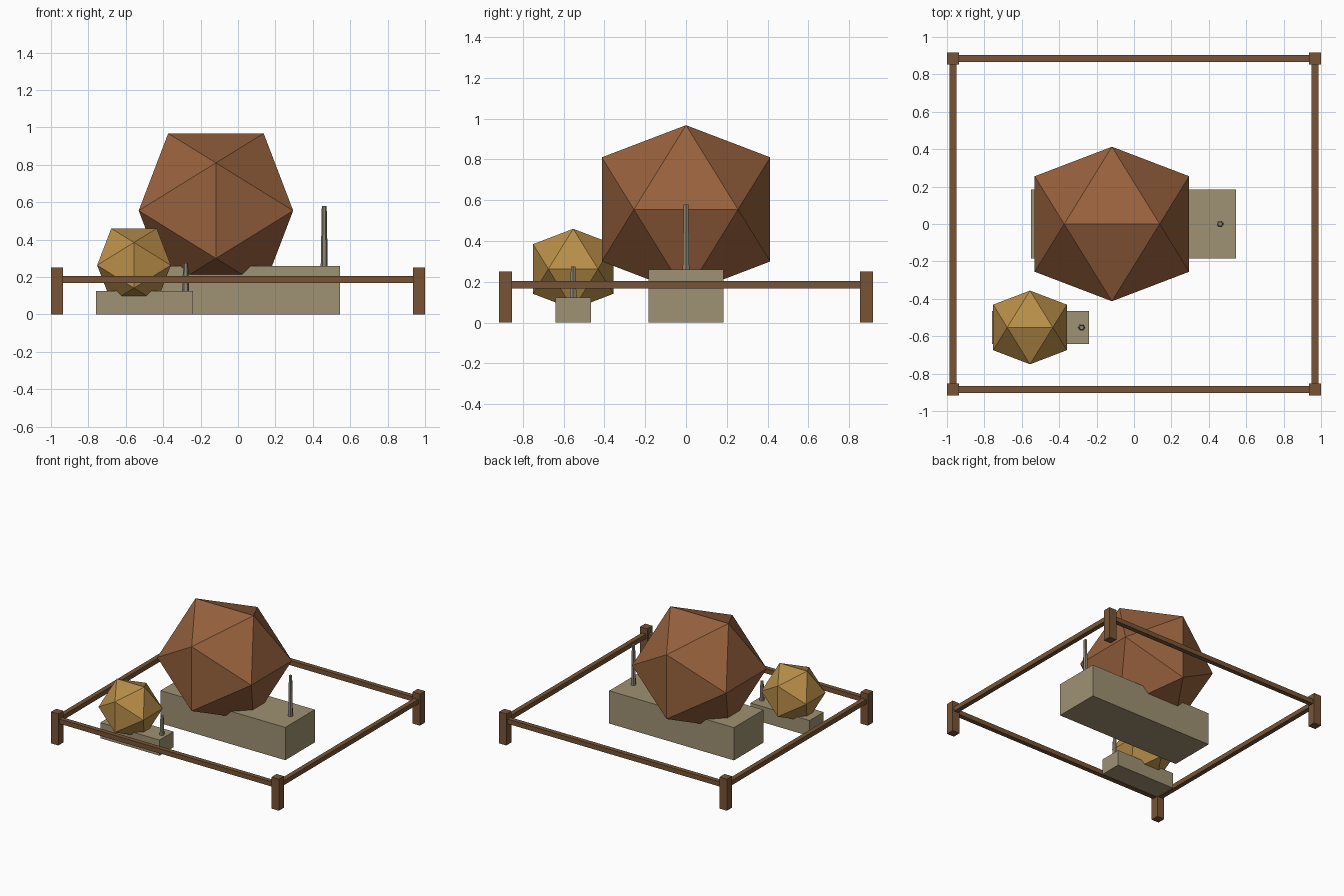
import bpy, bmesh, math
from mathutils import Matrix, Vector

if "Cube" in bpy.data.objects:
    bpy.data.objects.remove(bpy.data.objects["Cube"])


def material(name, rgb):
    lin = [((c / 255 + 0.055) / 1.055) ** 2.4 for c in rgb]
    m = bpy.data.materials.new(name)
    m.diffuse_color = (*lin, 1)
    m.use_nodes = True
    m.node_tree.nodes["Principled BSDF"].inputs["Base Color"].default_value = m.diffuse_color
    return m


RUST = material("rust brown", (151, 97, 61))
GOLD = material("ochre gold", (184, 142, 73))
STONE = material("pale stone", (159, 145, 115))
PIN = material("grey stone", (140, 133, 114))
WOOD = material("dark wood", (120, 84, 54))


def finish(name, bm, mat, loc=(0, 0, 0)):
    bmesh.ops.recalc_face_normals(bm, faces=bm.faces)
    me = bpy.data.meshes.new(name)
    bm.to_mesh(me)
    bm.free()
    me.materials.append(mat)
    ob = bpy.data.objects.new(name, me)
    ob.location = loc
    bpy.context.collection.objects.link(ob)
    return ob


def box(name, size, loc, mat):
    bm = bmesh.new()
    bmesh.ops.create_cube(bm, size=1, matrix=Matrix.Diagonal((*size, 1)))
    return finish(name, bm, mat, loc)


def icosahedron(name, reach, loc, mat):
    # three golden rectangles, wrapped in their convex hull
    a = reach / ((1 + math.sqrt(5)) / 2)
    bm = bmesh.new()
    for s in (-1, 1):
        for t in (-1, 1):
            for p in ((s * a, 0, t * reach), (0, s * reach, t * a), (s * reach, t * a, 0)):
                bm.verts.new(Vector(p))
    bmesh.ops.convex_hull(bm, input=bm.verts)
    return finish(name, bm, mat, loc)


def pin(name, x, y, z0, z1):
    h = z1 - z0
    bm = bmesh.new()
    bmesh.ops.create_cone(bm, cap_ends=True, segments=6, radius1=0.019, radius2=0.013,
                          depth=h, matrix=Matrix.Rotation(math.pi / 2, 4, 'Z'))
    return finish(name, bm, PIN, (x, y, z0 + h / 2))


# large boulder on its plinth
box("large_plinth", (1.095, 0.37, 0.26), (-0.003, 0, 0.13), STONE)
icosahedron("large_boulder", 0.413, (-0.118, 0, 0.555), RUST)
pin("large_pin", 0.461, 0, 0.25, 0.58)

# small boulder on its plinth
box("small_plinth", (0.52, 0.176, 0.124), (-0.5, -0.553, 0.062), STONE)
icosahedron("small_boulder", 0.197, (-0.556, -0.553, 0.263), GOLD)
pin("small_pin", -0.28, -0.553, 0.115, 0.275)

# fence: four corner posts joined by rails
PX, PY = 0.968, 0.884
for s, side in ((-1, "left"), (1, "right")):
    for t, end in ((-1, "front"), (1, "back")):
        box(f"{end}_{side}_post", (0.064, 0.064, 0.25), (s * PX, t * PY, 0.125), WOOD)
    box(f"{side}_rail", (0.037, 2 * PY, 0.037), (s * PX, 0, 0.186), WOOD)
for t, end in ((-1, "front"), (1, "back")):
    box(f"{end}_rail", (2 * PX, 0.037, 0.037), (0, t * PY, 0.186), WOOD)
